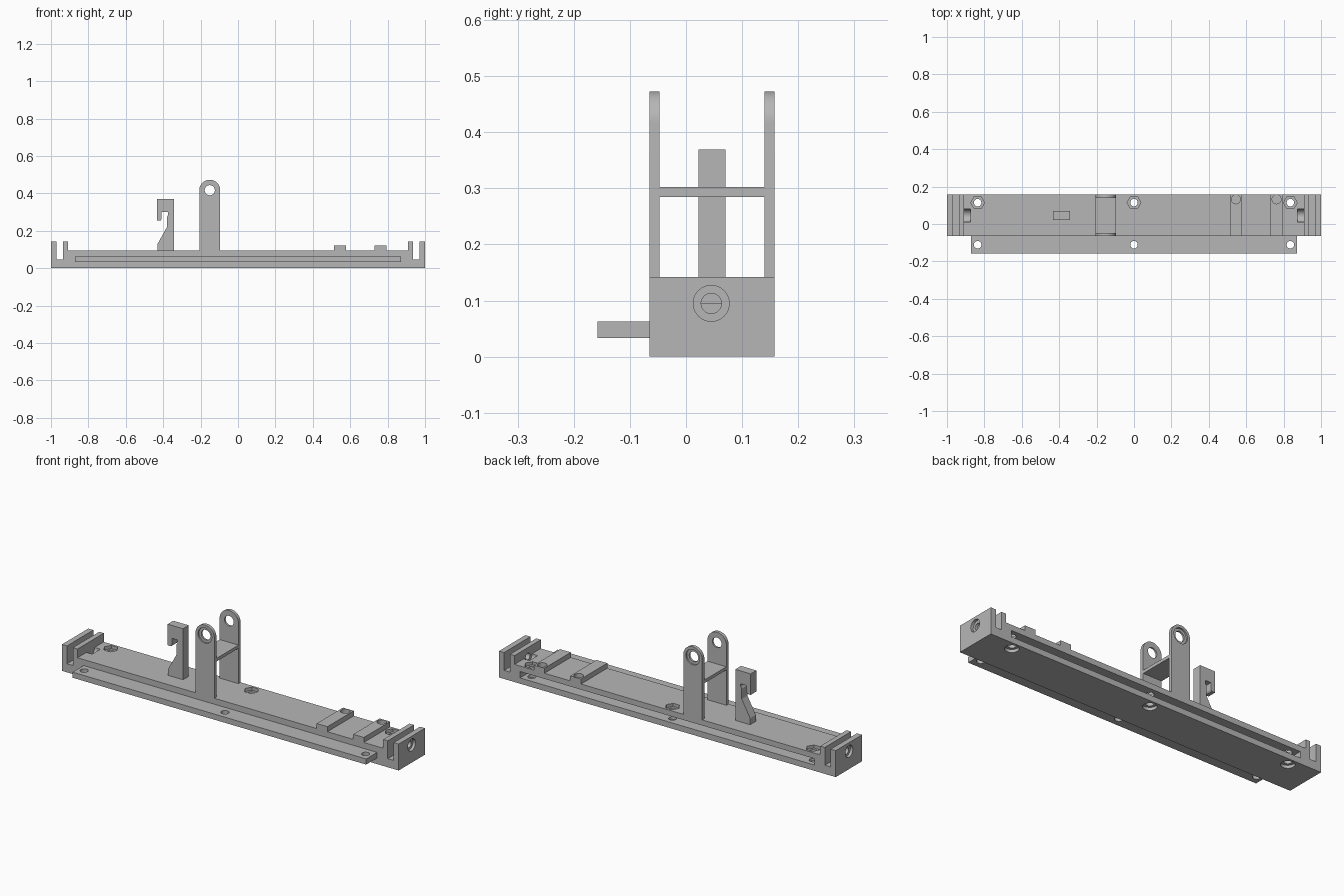
import bpy, bmesh, math
from mathutils import Matrix, Vector

cube = bpy.data.objects.get("Cube")
if cube:
    bpy.data.objects.remove(cube, do_unlink=True)

grey = bpy.data.materials.new("plain grey")
grey.use_nodes = True
colour = (0.47, 0.47, 0.47, 1)
grey.diffuse_color = colour
grey.node_tree.nodes["Principled BSDF"].inputs["Base Color"].default_value = colour

BACK, FRONT, TOP = 0.158, -0.065, 0.095


def add_object(name, bm):
    bmesh.ops.recalc_face_normals(bm, faces=bm.faces[:])
    mesh = bpy.data.meshes.new(name)
    bm.to_mesh(mesh)
    bm.free()
    mesh.materials.append(grey)
    obj = bpy.data.objects.new(name, mesh)
    bpy.context.collection.objects.link(obj)
    return obj


def box(name, x0, x1, y0, y1, z0, z1):
    return extrude_profile(name, [(x0, z0), (x1, z0), (x1, z1), (x0, z1)], y0, y1)


def extrude_profile(name, points, y0, y1):
    """Extrude an x-z outline along y."""
    bm = bmesh.new()
    face = bm.faces.new([bm.verts.new((x, y0, z)) for x, z in points])
    moved = bmesh.ops.extrude_face_region(bm, geom=[face])["geom"]
    verts = [g for g in moved if isinstance(g, bmesh.types.BMVert)]
    bmesh.ops.translate(bm, verts=verts, vec=(0, y1 - y0, 0))
    return add_object(name, bm)


def rod(start, end, radius, sides=40):
    """Cylinder between two points, used as a cutter."""
    a, b = Vector(start), Vector(end)
    turn = Vector((0, 0, 1)).rotation_difference(b - a).to_matrix().to_4x4()
    if sides == 6:
        turn = turn @ Matrix.Rotation(math.pi / 6, 4, "Z")
    bm = bmesh.new()
    bmesh.ops.create_cone(bm, cap_ends=True, segments=sides, radius1=radius,
                          radius2=radius, depth=(b - a).length,
                          matrix=Matrix.Translation((a + b) / 2) @ turn)
    return add_object("cutter", bm)


def cut(obj, cutter):
    cutter.hide_render = True
    mod = obj.modifiers.new("cut", "BOOLEAN")
    mod.operation, mod.solver, mod.object = "DIFFERENCE", "EXACT", cutter
    bpy.context.view_layer.objects.active = obj
    bpy.ops.object.modifier_apply(modifier=mod.name)
    bpy.data.objects.remove(cutter, do_unlink=True)


def smooth(obj):
    bpy.ops.object.select_all(action="DESELECT")
    obj.select_set(True)
    bpy.context.view_layer.objects.active = obj
    bpy.ops.object.shade_smooth_by_angle(angle=math.radians(25))


# Base rail: slotted end walls and two raised ribs in one outline
end = [(1, 0.142), (0.97, 0.142), (0.97, 0.046), (0.935, 0.046),
       (0.935, 0.142), (0.908, 0.142), (0.908, TOP)]
ribs = []
for x0, x1 in ((0.73, 0.793), (0.513, 0.577)):
    ribs += [(x1, TOP), (x1, 0.122), (x0, 0.122), (x0, TOP)]
outline = [(-1, 0), (1, 0)] + end + ribs + [(-x, z) for x, z in reversed(end)]
base = extrude_profile("base_rail", outline, FRONT, BACK)

# Mating groove along the back
cut(base, box("cutter", -0.875, 0.875, 0.061, 0.2, 0.031, 0.065))

# Tongue along the front
tongue = box("front_tongue", -0.872, 0.872, -0.158, FRONT, 0.033, 0.063)

# Bolt holes with hexagonal pockets above and round pockets below
for x in (-0.836, 0, 0.836):
    cut(base, rod((x, 0.114, -0.1), (x, 0.114, 0.2), 0.02))
    cut(base, rod((x, 0.114, 0.078), (x, 0.114, 0.2), 0.037, 6))
    cut(base, rod((x, 0.114, -0.1), (x, 0.114, 0.016), 0.034))
    cut(tongue, rod((x, -0.111, 0), (x, -0.111, 0.1), 0.02))

# Blind holes in the ribs
for x in (0.545, 0.762):
    cut(base, rod((x, 0.132, 0.085), (x, 0.132, 0.2), 0.024))

# Axle holes in both ends, widened outside and behind the inner wall
for s in (-1, 1):
    for x0, x1, r in ((0.88, 1.1, 0.018), (0.985, 1.1, 0.032), (0.874, 0.908, 0.035)):
        cut(base, rod((s * x0, 0.045, TOP), (s * x1, 0.045, TOP), r))

# Pair of round-topped posts with stepped eyes
cx, cz, r = -0.151, 0.417, 0.056
arch = [(cx + r * math.cos(a), cz + r * math.sin(a))
        for a in (math.pi * i / 24 for i in range(25))]
post_outline = [(cx - r, TOP), (cx + r, TOP)] + arch
posts = []
for name, outer, inner in (("front_post", FRONT, -0.047), ("back_post", BACK, 0.14)):
    post = extrude_profile(name, post_outline, min(outer, inner), max(outer, inner))
    step = 0.008 if inner > outer else -0.008
    cut(post, rod((cx, outer - 0.1, cz), (cx, outer + 0.1, cz), 0.027))
    cut(post, rod((cx, outer - step, cz), (cx, outer + step, cz), 0.041))
    posts.append(post)
box("cross_plate", cx - r, cx + r, -0.047, 0.14, 0.285, 0.302)

# Latch hook
extrude_profile("latch_hook", [
    (-0.342, TOP), (-0.342, 0.369), (-0.433, 0.369), (-0.433, 0.256),
    (-0.413, 0.256), (-0.408, 0.265), (-0.408, 0.3), (-0.374, 0.3),
    (-0.374, 0.285), (-0.38, 0.275), (-0.38, 0.22), (-0.43, 0.13), (-0.43, TOP)],
    0.022, 0.07)

for obj in [base, tongue] + posts:
    smooth(obj)
